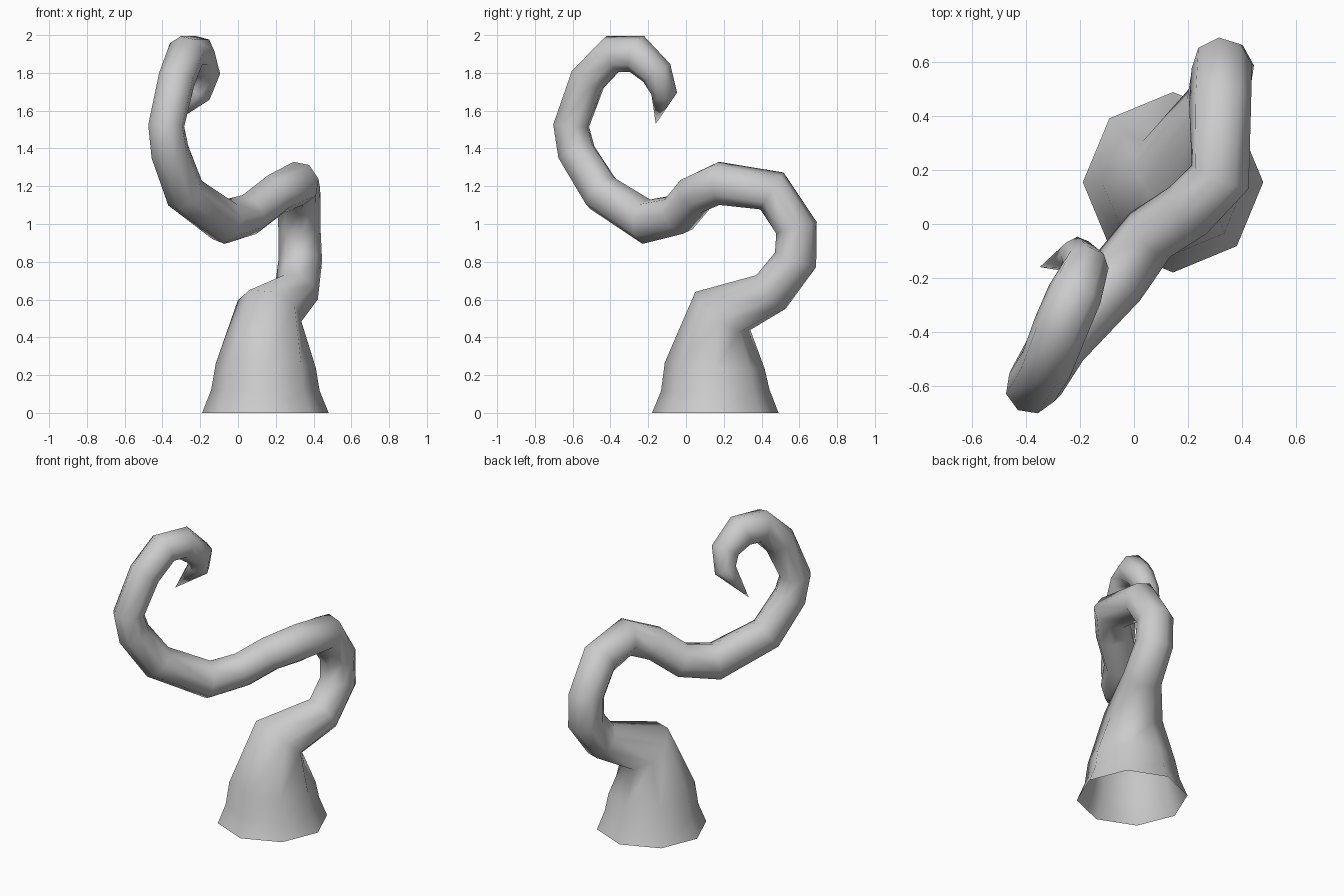
import bpy, bmesh
from math import cos, sin, tau
from mathutils import Vector

if "Cube" in bpy.data.objects:
    bpy.data.objects.remove(bpy.data.objects["Cube"])

SIDES = 8
# Path of the tentacle: x, y, z, radius
PATH = [
    (0.145, 0.155, 0.0, 0.335), (0.145, 0.155, 0.12, 0.287),
    (0.147, 0.152, 0.25, 0.265),
    (0.167, 0.195, 0.54, 0.178), (0.31, 0.45, 0.64, 0.120),
    (0.33, 0.58, 0.81, 0.116), (0.325, 0.585, 0.98, 0.112),
    (0.32, 0.455, 1.175, 0.116), (0.32, 0.175, 1.215, 0.117),
    (0.20, 0.05, 1.158, 0.111), (0.06, -0.04, 1.05, 0.111),
    (-0.07, -0.21, 1.012, 0.119), (-0.28, -0.445, 1.163, 0.110),
    (-0.36, -0.58, 1.38, 0.104), (-0.38, -0.608, 1.52, 0.098),
    (-0.325, -0.52, 1.765, 0.100), (-0.275, -0.39, 1.90, 0.103),
    (-0.22, -0.26, 1.90, 0.102), (-0.18, -0.155, 1.80, 0.086),
    (-0.21, -0.115, 1.69, 0.068),
]
TIP = Vector((-0.35, -0.16, 1.53))

centres = [Vector(p[:3]) for p in PATH] + [TIP]
bm = bmesh.new()
tangent, side = Vector((0, 0, 1)), Vector((1, 0, 0))
rings = []

# Rings carried along the path without twist
for i, p in enumerate(PATH):
    if i > 0:
        before = (centres[i] - centres[i - 1]).normalized()
        after = (centres[i + 1] - centres[i]).normalized()
        new = (before + after).normalized()
        side = tangent.rotation_difference(new) @ side
        tangent = new
    other = tangent.cross(side)
    rings.append([bm.verts.new(centres[i] + p[3] * (cos(tau * k / SIDES) * side + sin(tau * k / SIDES) * other))
                  for k in range(SIDES)])

# Skin between rings, open underneath
for a, b in zip(rings, rings[1:]):
    for k in range(SIDES):
        n = (k + 1) % SIDES
        bm.faces.new((a[k], a[n], b[n], b[k]))

# Pointed end
tip = bm.verts.new(TIP)
for k in range(SIDES):
    bm.faces.new((rings[-1][k], rings[-1][(k + 1) % SIDES], tip))
for f in bm.faces:
    f.smooth = True

mesh = bpy.data.meshes.new("tentacle")
bm.to_mesh(mesh)
bm.free()
bpy.context.collection.objects.link(bpy.data.objects.new("tentacle", mesh))
